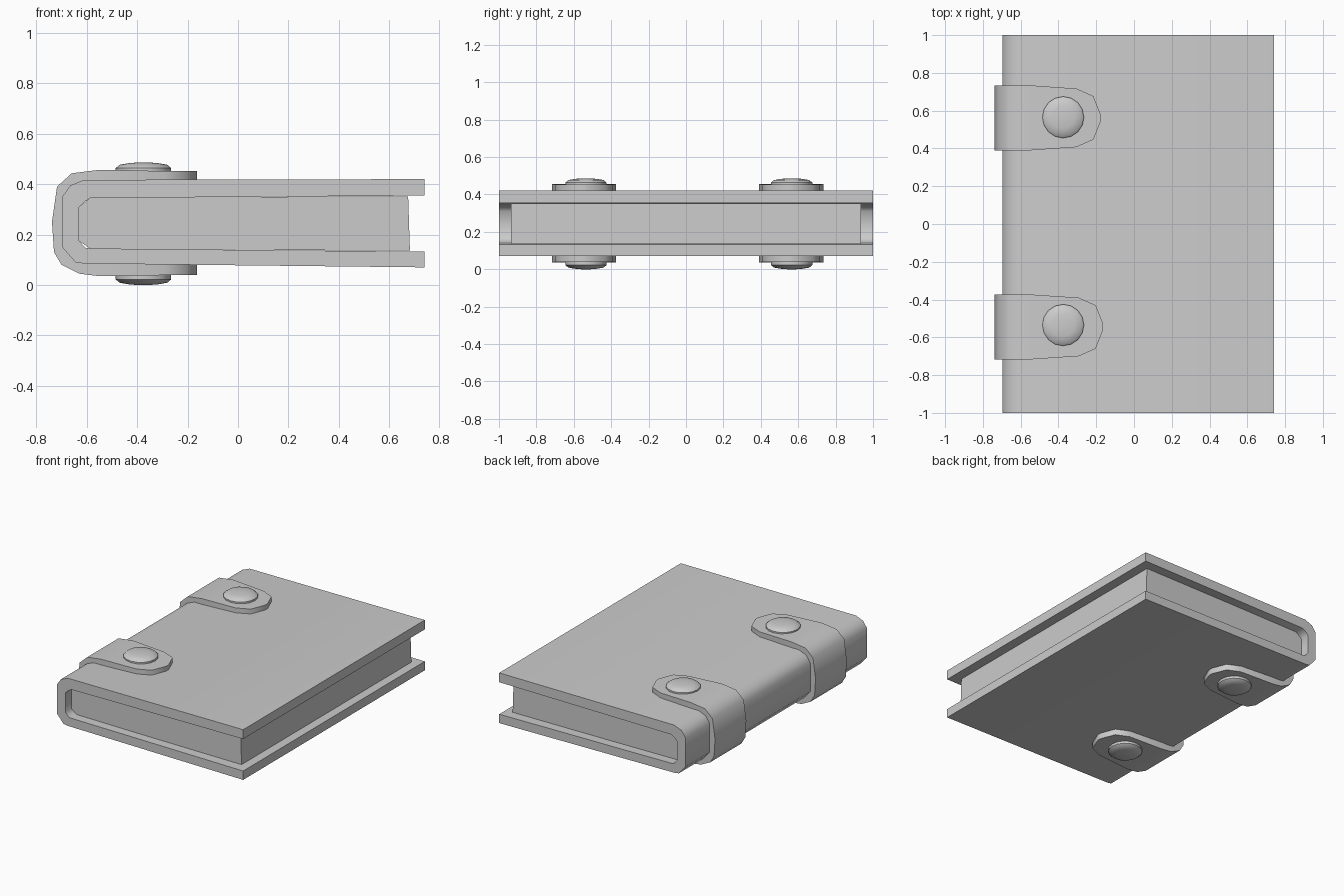
import bpy, bmesh, math

if "Cube" in bpy.data.objects:
    bpy.data.objects.remove(bpy.data.objects["Cube"])


def finish(name, verts, faces, angle=50):
    mesh = bpy.data.meshes.new(name)
    mesh.from_pydata(verts, [], faces)
    bm = bmesh.new()
    bm.from_mesh(mesh)
    bmesh.ops.recalc_face_normals(bm, faces=bm.faces)
    bm.to_mesh(mesh)
    bm.free()
    obj = bpy.data.objects.new(name, mesh)
    bpy.context.collection.objects.link(obj)
    bpy.ops.object.select_all(action='DESELECT')
    obj.select_set(True)
    bpy.context.view_layer.objects.active = obj
    bpy.ops.object.shade_smooth_by_angle(angle=math.radians(angle))
    return obj


def loft(name, rings):
    """Skin equal-sized closed rings and cap both ends."""
    n = len(rings[0])
    faces = [(i * n + k, i * n + (k + 1) % n, (i + 1) * n + (k + 1) % n, (i + 1) * n + k)
             for i in range(len(rings) - 1) for k in range(n)]
    faces += [tuple(range(n)), tuple(range((len(rings) - 1) * n, len(rings) * n))]
    return finish(name, [v for r in rings for v in r], faces)


def strip(name, stations):
    """stations: outer (x, z), inner (x, z), y low, y high."""
    return loft(name, [[(o[0], a, o[1]), (o[0], b, o[1]), (i[0], b, i[1]), (i[0], a, i[1])]
                       for o, i, a, b in stations])


# Cover: one folded board, outer and inner profile
outer = [(.74, .42), (-.61, .417), (-.665, .395), (-.697, .35),
         (-.697, .15), (-.645, .09), (-.61, .085), (.74, .07)]
inner = [(.74, .355), (-.585, .345), (-.61, .33), (-.63, .31),
         (-.63, .175), (-.605, .147), (-.585, .145), (.74, .132)]
strip("cover", [(o, i, -1, 1) for o, i in zip(outer, inner)])

# Page block
strip("pages", [((-.63, .31), (-.63, .175), -.935, .935),
                ((-.585, .347), (-.585, .143), -.935, .935),
                ((.675, .352), (.682, .136), -.935, .935)])

# Straps wrapped round the spine, with tapered tongues
wrap = [((-.55, .457), (-.55, .41)), ((-.66, .443), (-.63, .405)),
        ((-.718, .39), (-.67, .36)), ((-.738, .25), (-.68, .25)),
        ((-.73, .13), (-.675, .15)), ((-.70, .08), (-.64, .11)),
        ((-.63, .045), (-.61, .09)), ((-.55, .035), (-.55, .09))]
for label, cy, tip in (("front", -.545, -.163), ("back", .562, -.175)):
    tongue = [(tip, .015), (tip - .04, .115), (tip - .13, .155)]
    st = [((x, .452), (x, .41), cy - w, cy + w) for x, w in tongue]
    st += [(o, i, cy - .172, cy + .172) for o, i in wrap]
    st += [((x, .039), (x, .085), cy - w, cy + w) for x, w in reversed(tongue)]
    strip(label + "_strap", st)

# Domed rivets on both sides of each strap
for label, cy in (("front", -.535), ("back", .565)):
    for side, z0, s in (("top", .45, 1), ("bottom", .036, -1)):
        prof = [(.11, -.01), (.11, .014), (.094, .027), (.06, .033), (.025, .036)]
        loft(f"{label}_{side}_rivet",
             [[(-.375 + r * math.cos(k * math.tau / 16), cy + r * math.sin(k * math.tau / 16), z0 + s * h)
               for k in range(16)] for r, h in prof])
